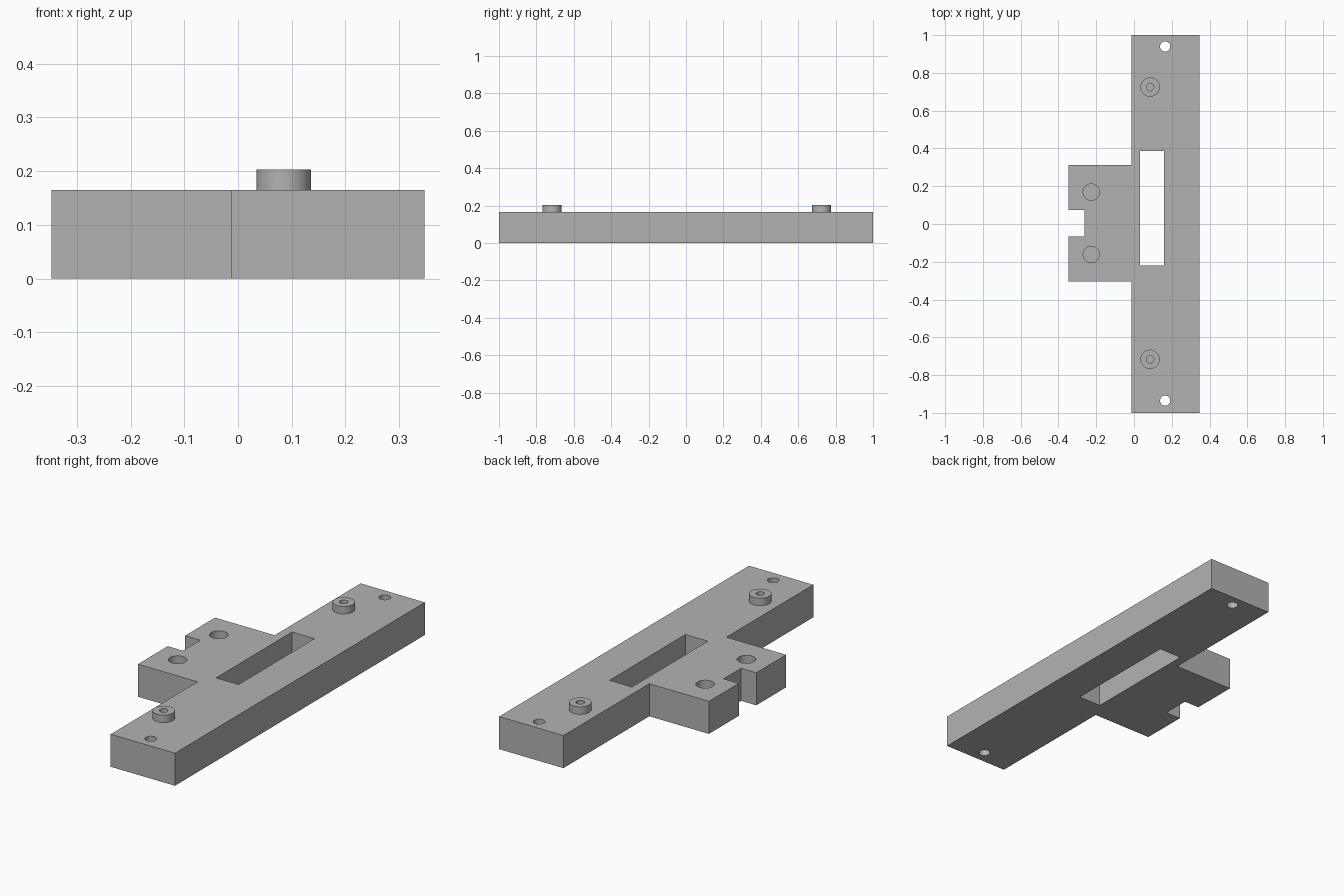
import bpy
import bmesh
import math

HEIGHT = 0.165
PEG_TOP = 0.203

if "Cube" in bpy.data.objects:
    bpy.data.objects.remove(bpy.data.objects["Cube"], do_unlink=True)

grey = bpy.data.materials.new("plain grey")
grey.use_nodes = True
colour = (0.45, 0.45, 0.45, 1)
grey.diffuse_color = colour
grey.node_tree.nodes["Principled BSDF"].inputs["Base Color"].default_value = colour


def prism(name, outline, z0, z1):
    """Extrude a flat outline from z0 up to z1."""
    bm = bmesh.new()
    base = bm.faces.new([bm.verts.new((x, y, z0)) for x, y in outline])
    top = bmesh.ops.extrude_face_region(bm, geom=[base])["geom"]
    verts = [g for g in top if isinstance(g, bmesh.types.BMVert)]
    bmesh.ops.translate(bm, verts=verts, vec=(0, 0, z1 - z0))
    bmesh.ops.recalc_face_normals(bm, faces=bm.faces)
    mesh = bpy.data.meshes.new(name)
    bm.to_mesh(mesh)
    bm.free()
    mesh.materials.append(grey)
    obj = bpy.data.objects.new(name, mesh)
    bpy.context.collection.objects.link(obj)
    return obj


def cylinder(name, x, y, radius, z0, z1, sides=48):
    angles = [2 * math.pi * i / sides for i in range(sides)]
    ring = [(x + radius * math.cos(a), y + radius * math.sin(a)) for a in angles]
    return prism(name, ring, z0, z1)


def combine(target, tool, operation):
    """Apply a boolean and remove the tool object."""
    tool.hide_render = True
    mod = target.modifiers.new(operation.title(), "BOOLEAN")
    mod.operation, mod.solver, mod.object = operation, "EXACT", tool
    bpy.context.view_layer.objects.active = target
    bpy.ops.object.modifier_apply(modifier=mod.name)
    bpy.data.objects.remove(tool, do_unlink=True)


# Long plate with the notched side tab
left, notch, step, right = -0.347, -0.262, -0.013, 0.347
plate = prism("mounting_plate", [
    (right, -1), (right, 1), (step, 1), (step, 0.312), (left, 0.312),
    (left, 0.073), (notch, 0.073), (notch, -0.067), (left, -0.067),
    (left, -0.305), (step, -0.305), (step, -1)], 0, HEIGHT)

# Raised round pegs
pegs = [(0.085, 0.725), (0.085, -0.716)]
for x, y in pegs:
    combine(plate, cylinder("peg", x, y, 0.051, HEIGHT - 0.05, PEG_TOP), "UNION")

# Long rectangular slot
slot = [(0.032, -0.221), (0.158, -0.221), (0.158, 0.387), (0.032, 0.387)]
combine(plate, prism("slot_cutter", slot, -0.1, 0.3), "DIFFERENCE")

# Blind holes in the pegs, blind holes in the tab, through holes at the ends
holes = [(x, y, 0.02, 0.08) for x, y in pegs]
holes += [(-0.226, y, 0.043, 0.05) for y in (0.169, -0.161)]
holes += [(0.165, y, 0.027, -0.1) for y in (0.94, -0.935)]
for x, y, radius, floor in holes:
    combine(plate, cylinder("hole_cutter", x, y, radius, floor, 0.3), "DIFFERENCE")

# Smooth round walls, crisp edges
bpy.ops.object.select_all(action="DESELECT")
plate.select_set(True)
bpy.context.view_layer.objects.active = plate
bpy.ops.object.shade_smooth_by_angle(angle=math.radians(30))
